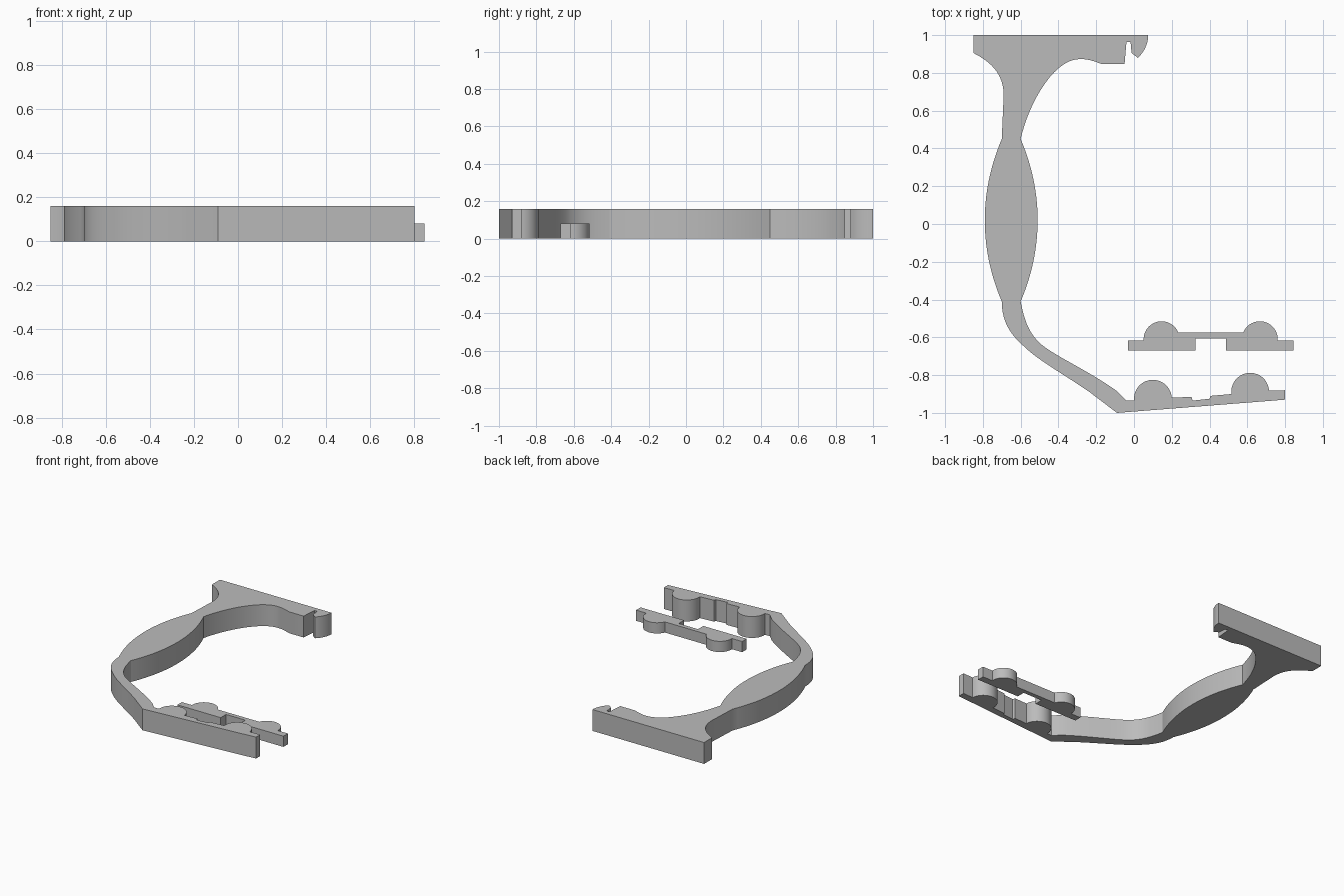
import bpy
import bmesh
import math
from mathutils import Vector
from mathutils.geometry import interpolate_bezier

default_cube = bpy.data.objects.get("Cube")
if default_cube:
    bpy.data.objects.remove(default_cube, do_unlink=True)

grey = bpy.data.materials.new("plain grey")
grey.use_nodes = True
colour = (0.5, 0.5, 0.5, 1)
grey.diffuse_color = colour
grey.node_tree.nodes["Principled BSDF"].inputs["Base Color"].default_value = colour


def curve(start, handle_a, handle_b, end, steps=16):
    """Points along one cubic curve."""
    controls = [Vector((x, y, 0)) for x, y in (start, handle_a, handle_b, end)]
    return [(p.x, p.y) for p in interpolate_bezier(*controls, steps)]


def bump(centre_x, centre_y, radius, start, end, steps=20):
    """Points along a round bump between two angles in degrees."""
    angles = [math.radians(start + (end - start) * i / steps) for i in range(steps + 1)]
    return [(centre_x + radius * math.cos(a), centre_y + radius * math.sin(a)) for a in angles]


def bulge(x, side):
    """One side of the swollen grip, listed from the top down."""
    swell = x + side * 0.12
    return curve((x, 0.45), (swell, 0.17), (swell, -0.13), (x, -0.41), 24)


def extrude_profile(name, outline, height):
    """Solid plate standing on the ground from a closed outline."""
    points = []
    for p in outline:
        if not points or math.dist(p, points[-1]) > 0.001:
            points.append(p)
    bm = bmesh.new()
    base = bm.faces.new([bm.verts.new((x, y, 0)) for x, y in points])
    result = bmesh.ops.extrude_face_region(bm, geom=[base], use_keep_orig=True)
    top = [v for v in result["geom"] if isinstance(v, bmesh.types.BMVert)]
    bmesh.ops.translate(bm, vec=(0, 0, height), verts=top)
    bmesh.ops.recalc_face_normals(bm, faces=bm.faces)
    mesh = bpy.data.meshes.new(name)
    bm.to_mesh(mesh)
    bm.free()
    mesh.materials.append(grey)
    obj = bpy.data.objects.new(name, mesh)
    bpy.context.collection.objects.link(obj)
    bpy.ops.object.select_all(action="DESELECT")
    obj.select_set(True)
    bpy.context.view_layer.objects.active = obj
    bpy.ops.object.shade_smooth_by_angle(angle=math.radians(25))
    return obj


# Outer edge: mounting plate, neck, grip and lower arm
outer_edge = [(-0.85, 1)]
outer_edge += curve((-0.85, 0.905), (-0.74, 0.85), (-0.69, 0.78), (-0.69, 0.68))
outer_edge += bulge(-0.7, -1)
outer_edge += curve((-0.7, -0.41), (-0.7, -0.52), (-0.65, -0.59), (-0.58, -0.65))
outer_edge += curve((-0.58, -0.65), (-0.51, -0.72), (-0.38, -0.79), (-0.235, -0.89))

# Lower jaw with two round bumps and a notch
jaw = [(-0.09, -1), (0.8, -0.93), (0.8, -0.88)]
jaw += bump(0.615, -0.888, 0.1, 3, 187)
jaw += [(0.405, -0.91), (0.4, -0.925), (0.31, -0.935), (0.305, -0.915)]
jaw += bump(0.1, -0.925, 0.1, 3, 185)
jaw += [(-0.04, -0.935)]

# Inner edge back up to the plate
inner_edge = curve((-0.09, -0.885), (-0.25, -0.77), (-0.42, -0.7), (-0.5, -0.63))
inner_edge += curve((-0.5, -0.63), (-0.56, -0.57), (-0.58, -0.51), (-0.6, -0.41))
inner_edge += reversed(bulge(-0.6, 1))
inner_edge += curve((-0.6, 0.45), (-0.56, 0.63), (-0.43, 0.87), (-0.29, 0.873))
inner_edge += curve((-0.29, 0.873), (-0.24, 0.875), (-0.21, 0.86), (-0.17, 0.847))

# Slot and hooked catch at the end of the plate
catch = [(-0.05, 0.847), (-0.04, 0.963), (-0.018, 0.963), (-0.013, 0.905)]
catch += curve((0.02, 0.88), (0.05, 0.905), (0.075, 0.95), (0.075, 1))

extrude_profile("handle_frame", outer_edge + jaw + inner_edge + catch, 0.16)

# Separate thin clip: half an outline mirrored about its middle
middle = 0.406
half = [(0.08, -0.607), (0.08, -0.67), (0.439, -0.67), (0.439, -0.617)]
half += bump(0.26, -0.61, 0.095, -4, 158)
right_half = [(middle + x, y) for x, y in half]
left_half = [(middle - x, y) for x, y in reversed(half)]
extrude_profile("clip", right_half + left_half, 0.08)
